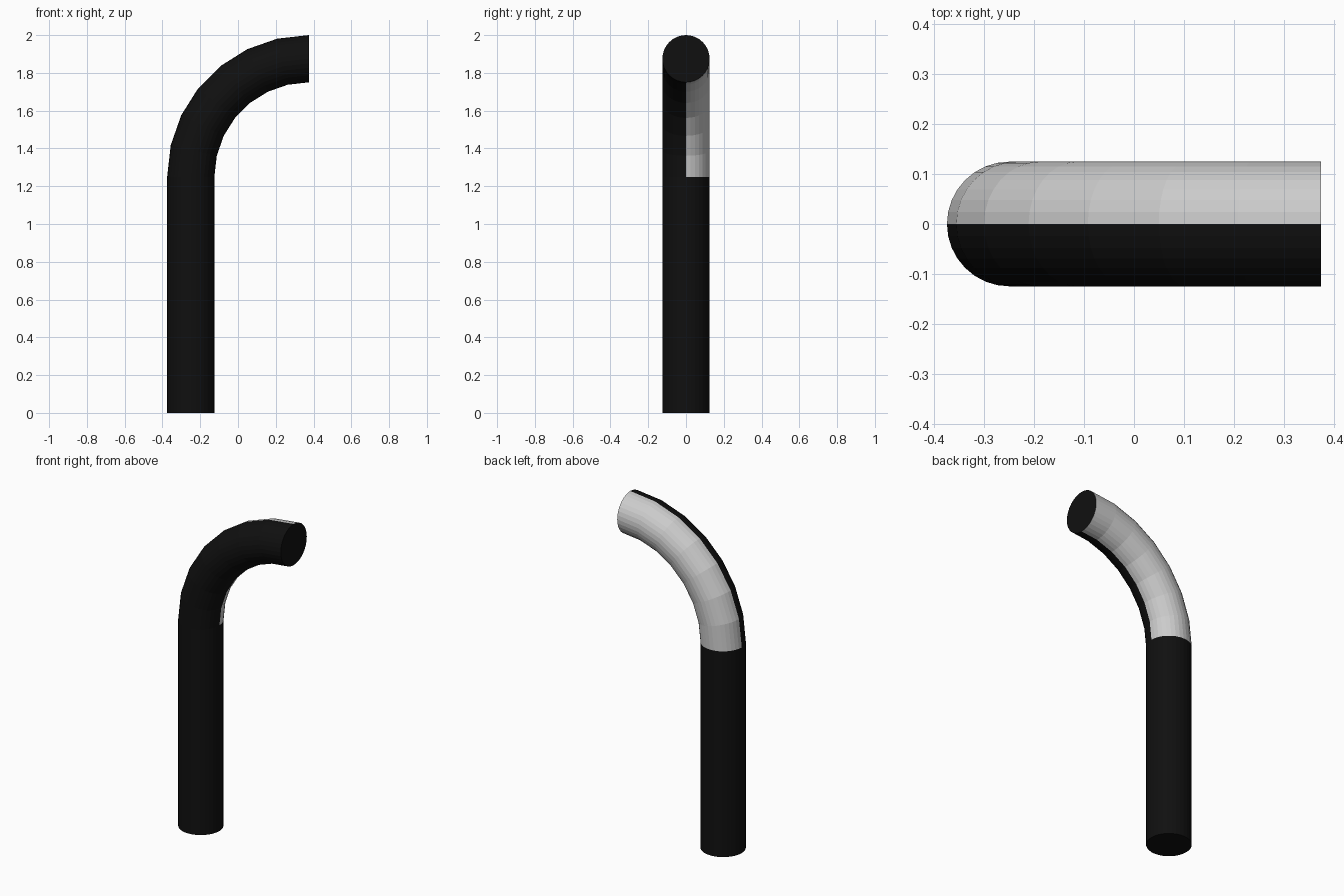
import bpy, bmesh
from math import sin, cos, pi

if "Cube" in bpy.data.objects:
    bpy.data.objects.remove(bpy.data.objects["Cube"])

SIDES, STEPS = 32, 7          # sides round the pipe, segments in the bend
R, BEND = 0.125, 0.625        # pipe radius, bend centreline radius
CX, CZ = 0.375, 1.25          # centre of the bend


def material(name, value):
    m = bpy.data.materials.new(name)
    m.diffuse_color = (value, value, value, 1)
    m.use_nodes = True
    m.node_tree.nodes["Principled BSDF"].inputs["Base Color"].default_value = m.diffuse_color
    return m


black, grey = material("black", 0.005), material("grey", 0.8)


def ring(bm, angle, z_shift=0.0):
    """Circle of vertices across the pipe at a given bend angle."""
    verts = []
    for i in range(SIDES):
        a = 2 * pi * i / SIDES
        d = BEND + R * cos(a)
        verts.append(bm.verts.new((CX - d * cos(angle), R * sin(a),
                                   CZ + d * sin(angle) + z_shift)))
    return verts


def tube(name, stations, grey_back, cap_start, cap_end):
    bm = bmesh.new()
    rings = [ring(bm, *s) for s in stations]
    for lo, hi in zip(rings, rings[1:]):
        for i in range(SIDES):
            j = (i + 1) % SIDES
            f = bm.faces.new((lo[j], lo[i], hi[i], hi[j]))
            # the back half of the bend is grey
            f.material_index = int(grey_back and i < SIDES // 2)
    if cap_start:
        bm.faces.new(rings[0])
    if cap_end:
        bm.faces.new(rings[-1][::-1])
    bmesh.ops.recalc_face_normals(bm, faces=bm.faces)
    # make sure the side walls face outwards
    side = bm.faces[:][0]
    c = side.calc_center_median()
    if side.normal.x * (c.x + 0.25) + side.normal.y * c.y < 0:
        bmesh.ops.reverse_faces(bm, faces=bm.faces)
    mesh = bpy.data.meshes.new(name)
    bm.to_mesh(mesh)
    bm.free()
    mesh.materials.append(black)
    mesh.materials.append(grey)
    ob = bpy.data.objects.new(name, mesh)
    bpy.context.collection.objects.link(ob)


# upright post
tube("upright_pipe", [(0, -CZ), (0, 0)], False, True, False)
# quarter-turn elbow with a closed end
tube("pipe_elbow", [(pi / 2 * k / STEPS, 0) for k in range(STEPS + 1)], True, False, True)
